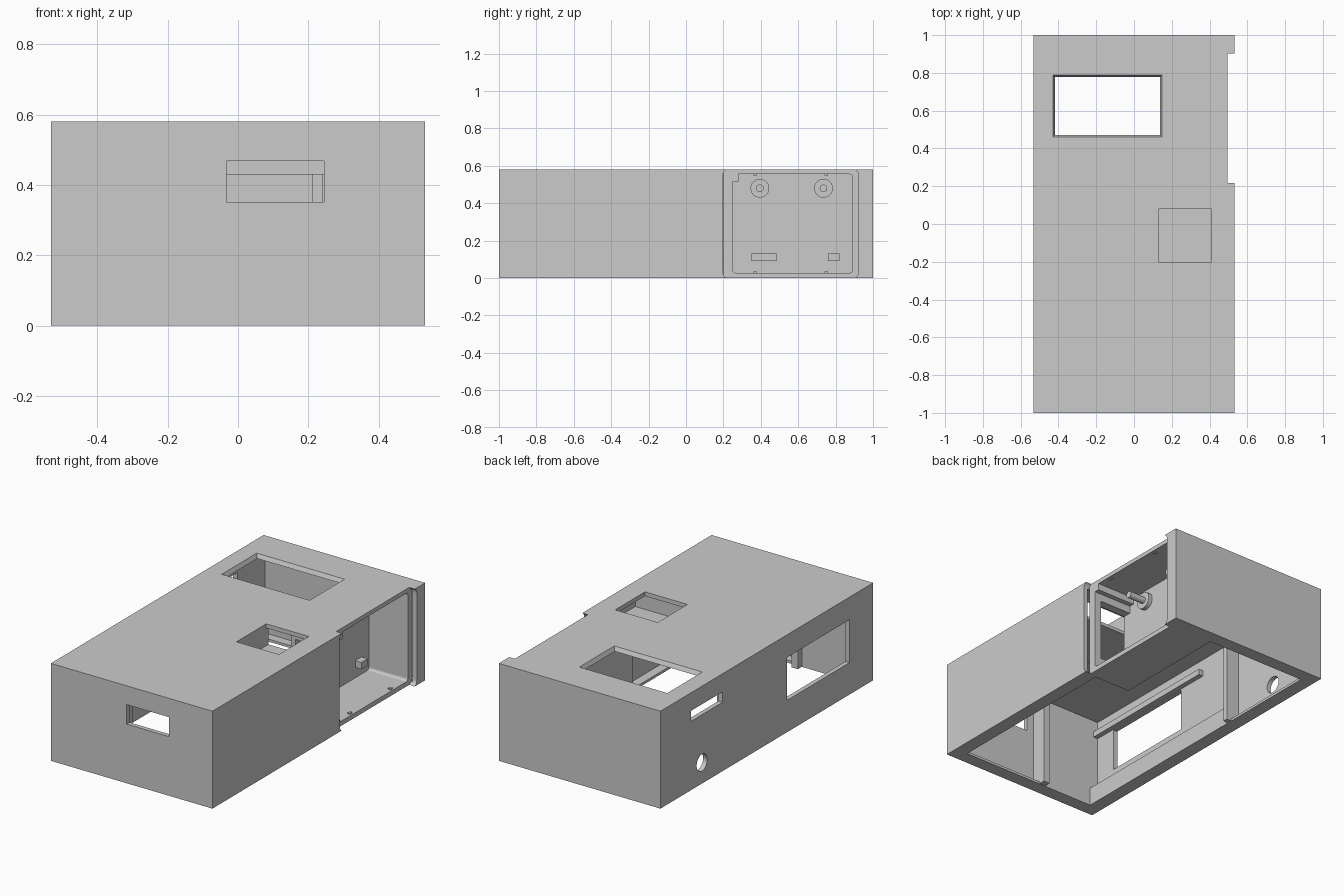
import bpy, bmesh, math
from mathutils import Matrix, Vector

cube = bpy.data.objects.get("Cube")
if cube:
    bpy.data.objects.remove(cube, do_unlink=True)

grey = bpy.data.materials.new("light grey plastic")
grey.use_nodes = True
COLOUR = (0.6, 0.6, 0.6, 1)
grey.diffuse_color = COLOUR
grey.node_tree.nodes["Principled BSDF"].inputs["Base Color"].default_value = COLOUR


def finish(name, bm):
    mesh = bpy.data.meshes.new(name)
    bmesh.ops.recalc_face_normals(bm, faces=bm.faces)
    bm.to_mesh(mesh)
    bm.free()
    mesh.materials.append(grey)
    obj = bpy.data.objects.new(name, mesh)
    bpy.context.collection.objects.link(obj)
    return obj


def box(name, x, y, z, taper=0, round_x=0):
    """Box from ranges; taper shrinks the bottom, round_x rounds edges along x."""
    bm = bmesh.new()
    bmesh.ops.create_cube(bm, size=1)
    for v in bm.verts:
        low = v.co.z < 0
        p = [r[0] if c < 0 else r[1] for c, r in zip(v.co, (x, y, z))]
        if taper and low:
            p[0] += taper if v.co.x < 0 else -taper
            p[1] += taper if v.co.y < 0 else -taper
        v.co = Vector(p)
    if round_x:
        edges = [e for e in bm.edges
                 if abs(e.verts[0].co.x - e.verts[1].co.x) > 0.01]
        bmesh.ops.bevel(bm, geom=edges, offset=round_x, segments=4,
                        profile=0.5, affect='EDGES')
    return finish(name, bm)


def rod(name, x, y, z, radius):
    """Cylinder along x."""
    bm = bmesh.new()
    bmesh.ops.create_cone(bm, cap_ends=True, segments=32, radius1=radius,
                          radius2=radius, depth=x[1] - x[0])
    bmesh.ops.transform(bm, verts=bm.verts, matrix=Matrix.Translation(
        (sum(x) / 2, y, z)) @ Matrix.Rotation(math.pi / 2, 4, 'Y'))
    return finish(name, bm)


def bay_space():
    return box("bay_space", (.24, .6), (.25, .89), (.028, .555), round_x=.015)


def cut(target, *cutters):
    for cutter in cutters:
        cutter.hide_render = True
        mod = target.modifiers.new("cut", 'BOOLEAN')
        mod.operation = 'DIFFERENCE'
        mod.solver = 'EXACT'
        mod.object = cutter
        bpy.context.view_layer.objects.active = target
        bpy.ops.object.modifier_apply(modifier=mod.name)
        bpy.data.objects.remove(cutter, do_unlink=True)


# Outer shell, open underneath with a wider bottom rim
shell = box("case_shell", (-.532, .532), (-1, 1), (0, .58))
cut(shell,
    box("cavity", (-.505, .505), (-.973, .973), (.015, .555)),
    box("bottom_opening", (-.45, .45), (-.92, .92), (-.1, .1)),
    box("top_window", (-.43, .15), (.46, .79), (.55, .581), taper=.014),
    box("top_hole", (.13, .41), (-.2, .08), (.5, .7)),
    box("front_slot", (-.033, .245), (-1.1, -.95), (.352, .468)),
    box("side_slot", (-.6, -.48), (.415, .715), (.41, .472)),
    box("display_window", (-.6, -.48), (-.78, -.19), (.19, .445)),
    rod("side_hole", (-.6, -.42), .61, .125, .05),
    box("lid_recess", (.495, .6), (.197, .922), (-.004, .584), round_x=.035),
    bay_space())

# Side bay
bay = box("side_bay", (.21, .495), (.2, .925), (.001, .56))
cut(bay,
    bay_space(),
    box("bay_passage", (.24, .45), (.15, .3), (.1, .47)))
box("bay_corner_step", (.24, .495), (.24, .28), (.515, .557))

# Contacts on the back wall of the bay
for i, y in enumerate((.395, .735)):
    rod(f"contact_boss_{i + 1}", (.235, .265), y, .48, .05)
    rod(f"contact_pin_{i + 1}", (.25, .37), y, .48, .02)
for i, y in enumerate(((.35, .485), (.76, .82))):
    box(f"contact_block_{i + 1}", (.235, .28), y, (.09, .13))
for i, y in enumerate((.37, .75)):
    for level, z in (("lower", (.025, .036)), ("upper", (.549, .557))):
        box(f"{level}_catch_{i + 1}", (.47, .485), (y - .01, y + .01), z)

# Tray below the top hole, open towards the bay
box("tray_floor", (-.05, .507), (-.27, .1), (.43, .45))
box("tray_front_wall", (-.05, .507), (-.27, -.245), (.44, .557))
box("tray_right_wall", (.1, .13), (-.26, .1), (.44, .557))

# Display mount, thick front wall section and stiffening ribs
box("display_lower_rail", (-.507, -.45), (-.94, .3), (.003, .11))
box("display_upper_rail", (-.507, -.475), (-.94, 0), (.45, .485))
box("front_wall_pad", (-.507, -.1), (-.975, -.92), (.003, .557))
box("side_rib", (-.507, -.42), (.28, .31), (.003, .557))
box("front_rib", (-.12, -.08), (-.975, -.88), (.002, .557))
